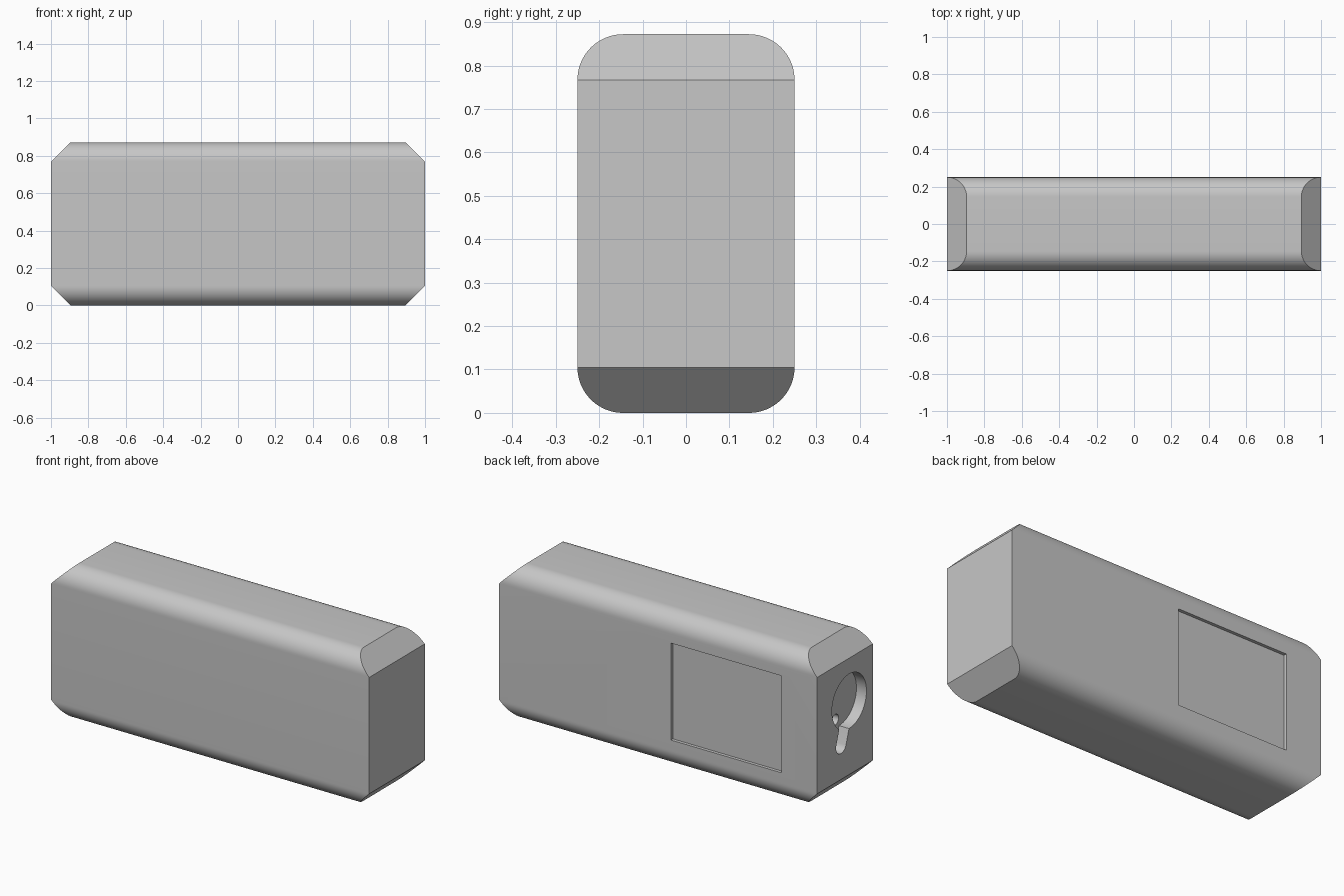
import bpy, bmesh, math
from mathutils import Vector

cube = bpy.data.objects.get("Cube")
if cube:
    bpy.data.objects.remove(cube)

W, H, CH, R = 0.25, 0.872, 0.105, 0.105   # half depth, height, end chamfer, corner radius

grey = bpy.data.materials.new("light grey")
grey.use_nodes = True
grey.diffuse_color = (0.57, 0.57, 0.57, 1)
grey.node_tree.nodes["Principled BSDF"].inputs["Base Color"].default_value = (0.57, 0.57, 0.57, 1)


def arc(cy, cz, r, a0, a1, n):
    """Points on an arc in the y-z plane, angles in degrees."""
    return [(cy + r * math.cos(math.radians(a0 + (a1 - a0) * i / n)),
             cz + r * math.sin(math.radians(a0 + (a1 - a0) * i / n))) for i in range(n + 1)]


def prism(name, outline, x0, x1):
    """Extrude a y-z outline along x."""
    bm = bmesh.new()
    face = bm.faces.new([bm.verts.new((x0, y, z)) for y, z in outline])
    side = bmesh.ops.extrude_face_region(bm, geom=[face])["geom"]
    bmesh.ops.translate(bm, vec=(x1 - x0, 0, 0),
                        verts=[v for v in side if isinstance(v, bmesh.types.BMVert)])
    bmesh.ops.recalc_face_normals(bm, faces=bm.faces)
    mesh = bpy.data.meshes.new(name)
    bm.to_mesh(mesh)
    bm.free()
    obj = bpy.data.objects.new(name, mesh)
    bpy.context.collection.objects.link(obj)
    mesh.materials.append(grey)
    return obj


def cut(target, cutter):
    """Subtract the cutter and discard it."""
    cutter.hide_render = True
    mod = target.modifiers.new("cut", 'BOOLEAN')
    mod.operation, mod.solver, mod.object = 'DIFFERENCE', 'EXACT', cutter
    bpy.context.view_layer.objects.active = target
    bpy.ops.object.modifier_apply(modifier=mod.name)
    bpy.data.objects.remove(cutter)


# Housing: rounded rectangle section along x
section = []
for i, (sy, sz) in enumerate([(1, 1), (-1, 1), (-1, -1), (1, -1)]):
    section += arc(sy * (W - R), H / 2 + sz * (H / 2 - R), R, 90 * i, 90 * i + 90, 16)
housing = prism("housing", section, -1, 1)

# Chamfer the upper and lower edges of both ends
bm = bmesh.new()
bm.from_mesh(housing.data)
for sx in (-1, 1):
    for sz in (-1, 1):
        point = Vector((sx, 0, H / 2 + sz * (H / 2 - CH)))
        res = bmesh.ops.bisect_plane(bm, geom=bm.verts[:] + bm.edges[:] + bm.faces[:], dist=1e-5,
                                     plane_co=point, plane_no=(sx, 0, sz), clear_outer=True)
        edges = [e for e in bm.edges if e.is_boundary]
        bmesh.ops.contextual_create(bm, geom=edges)
bmesh.ops.recalc_face_normals(bm, faces=bm.faces)
bm.to_mesh(housing.data)
bm.free()

# Shallow rectangular recess in the back
cut(housing, prism("panel_cutter", [(W - 0.018, 0.165), (W + 0.1, 0.165),
                                    (W + 0.1, 0.716), (W - 0.018, 0.716)], -0.777, -0.08))

# Tilted keyhole-shaped socket in the right end
CY, CZ, TILT = -0.038, 0.522, math.radians(18)
RAD, SLOT, REACH = 0.155, 0.046, 0.235


def tilted(points):
    c, s = math.cos(TILT), math.sin(TILT)
    return [(CY + y * c - z * s, CZ + y * s + z * c) for y, z in points]


gap = math.degrees(math.asin(SLOT / RAD))
keyhole = arc(0, 0, RAD, -90 + gap, 270 - gap, 48) + arc(0, -REACH, SLOT, 180, 360, 16)
cut(housing, prism("socket_cutter", tilted(keyhole), -1.1, -0.937))

# Small pin hole in the socket floor
pin = arc(0, -0.114, 0.03, 0, 345, 23)
cut(housing, prism("pin_hole_cutter", tilted(pin), -0.96, -0.88))

# Smooth the rounded edges, keep the cuts crisp
bpy.ops.object.select_all(action='DESELECT')
housing.select_set(True)
bpy.context.view_layer.objects.active = housing
bpy.ops.object.shade_smooth_by_angle(angle=math.radians(25))
